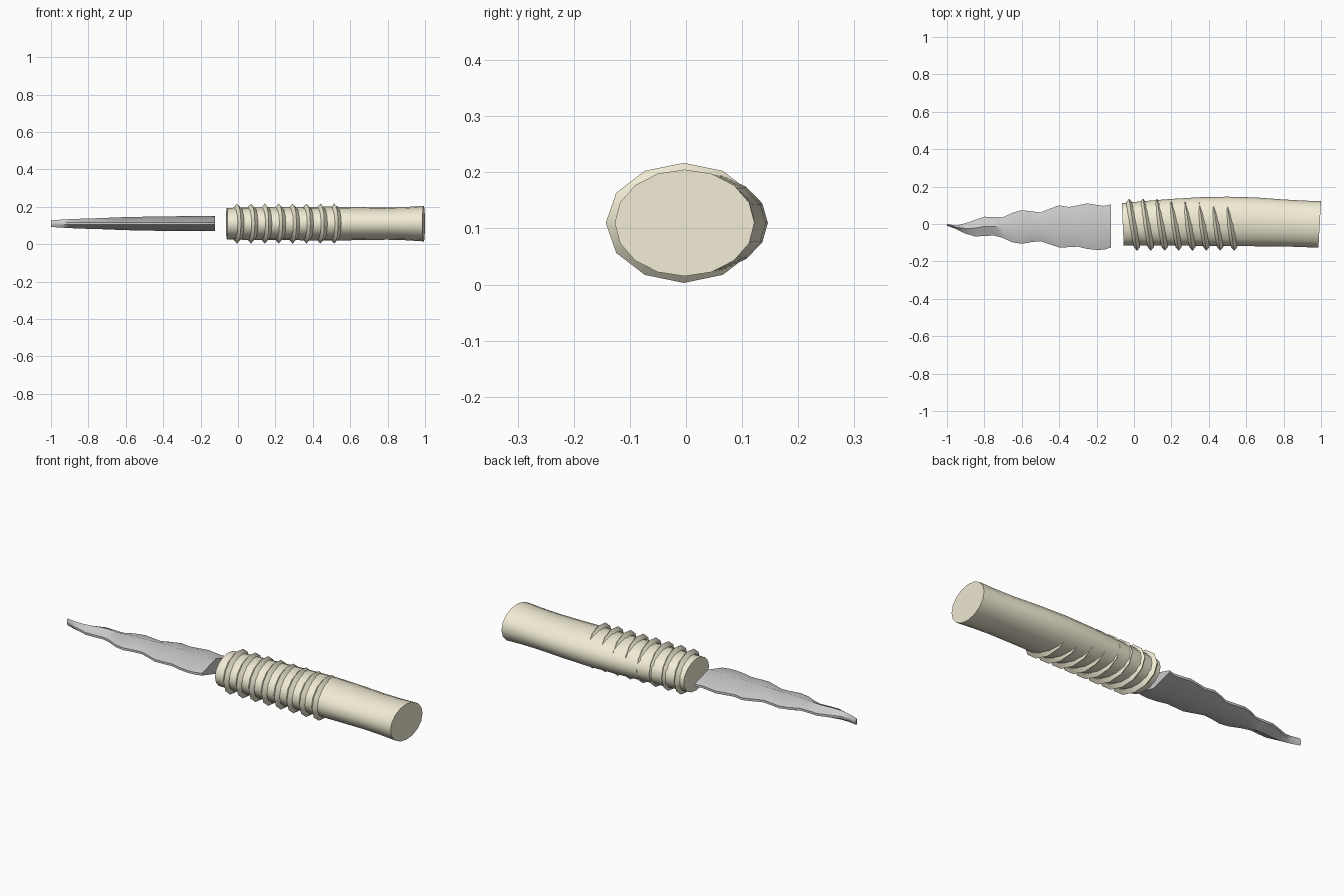
import bpy, bmesh
from math import sin, cos, pi, radians

if "Cube" in bpy.data.objects:
    bpy.data.objects.remove(bpy.data.objects["Cube"])

ZC = 0.11  # height of the centre axis

cream = bpy.data.materials.new("cream")
cream.diffuse_color = (0.88, 0.84, 0.66, 1)
cream.use_nodes = True
cream.node_tree.nodes["Principled BSDF"].inputs["Base Color"].default_value = cream.diffuse_color


def finish(bm, name, angle, mat=None):
    bmesh.ops.recalc_face_normals(bm, faces=bm.faces[:])
    me = bpy.data.meshes.new(name)
    bm.to_mesh(me)
    bm.free()
    ob = bpy.data.objects.new(name, me)
    bpy.context.collection.objects.link(ob)
    if mat:
        me.materials.append(mat)
    bpy.ops.object.select_all(action='DESELECT')
    ob.select_set(True)
    bpy.context.view_layer.objects.active = ob
    bpy.ops.object.shade_smooth_by_angle(angle=radians(angle))
    return ob


def bridge(bm, loops, closed=False):
    n = len(loops[0])
    pairs = list(zip(loops, loops[1:]))
    if closed:
        pairs.append((loops[-1], loops[0]))
    for a, b in pairs:
        for i in range(n):
            j = (i + 1) % n
            bm.faces.new((a[i], a[j], b[j], b[i]))
    if not closed:
        bm.faces.new(loops[0])
        bm.faces.new(loops[-1])


# Handle: bulging oval grip (x, upper y, lower y, half height, end slant)
stations = [(-0.06, .112, -.115, .084, -.005), (0.05, .122, -.114, .087, 0),
            (0.2, .134, -.115, .088, 0), (0.35, .143, -.117, .089, 0),
            (0.5, .146, -.118, .091, 0), (0.65, .142, -.119, .088, 0),
            (0.8, .131, -.120, .086, .002), (0.9, .125, -.123, .089, .005),
            (0.993, .122, -.127, .095, .007)]
bm = bmesh.new()
loops = []
for x, yt, yb, rz, slant in stations:
    loops.append([bm.verts.new((x + slant * cos(a), (yt + yb) / 2 + (yt - yb) / 2 * cos(a),
                                ZC + rz * sin(a)))
                  for a in (2 * pi * i / 16 for i in range(16))])
bridge(bm, loops)
finish(bm, "handle", 40, cream)

# Grip rings: tilted twelve-sided hoops, partly sunk into the handle
for k in range(8):
    cx = -0.005 + 0.0742 * k
    bm = bmesh.new()
    loops = []
    for i in range(12):
        a = 2 * pi * i / 12
        loop = []
        for dx, dr in ((0, 0), (.017, -.02), (0, -.04), (-.017, -.02)):
            loop.append(bm.verts.new((cx - 0.021 * cos(a) + dx,
                                      -0.004 + (0.139 + dr) * cos(a),
                                      ZC + (0.107 + dr) * sin(a))))
        loops.append(loop)
    bridge(bm, loops, closed=True)
    finish(bm, f"grip_ring_{k + 1}", 50, cream)

# Blade: wavy chipped edges (x, upper y, lower y, half thickness)
blade = [(-1, 0, -.009, .018), (-.95, -.008, -.027, .021), (-.9, .004, -.052, .024),
         (-.85, .022, -.066, .026), (-.8, .039, -.065, .028), (-.75, .037, -.061, .029),
         (-.7, .036, -.075, .031), (-.65, .06, -.098, .033), (-.6, .074, -.106, .035),
         (-.55, .068, -.097, .036), (-.5, .062, -.092, .037), (-.45, .082, -.109, .038),
         (-.4, .1, -.126, .039), (-.35, .091, -.124, .039), (-.3, .1, -.121, .04),
         (-.25, .11, -.133, .04), (-.2, .102, -.139, .04), (-.16, .097, -.137, .04),
         (-.123, .105, -.126, .04)]
bm = bmesh.new()
loops = []
for x, yt, yb, t in blade:
    ym = (yt + yb) / 2
    section = [(yt, .006), (ym, t), (yb, .006), (yb, -.006), (ym, -t), (yt, -.006)]
    loops.append([bm.verts.new((x, y, ZC + z)) for y, z in section])
bridge(bm, loops)
finish(bm, "blade", 45)
